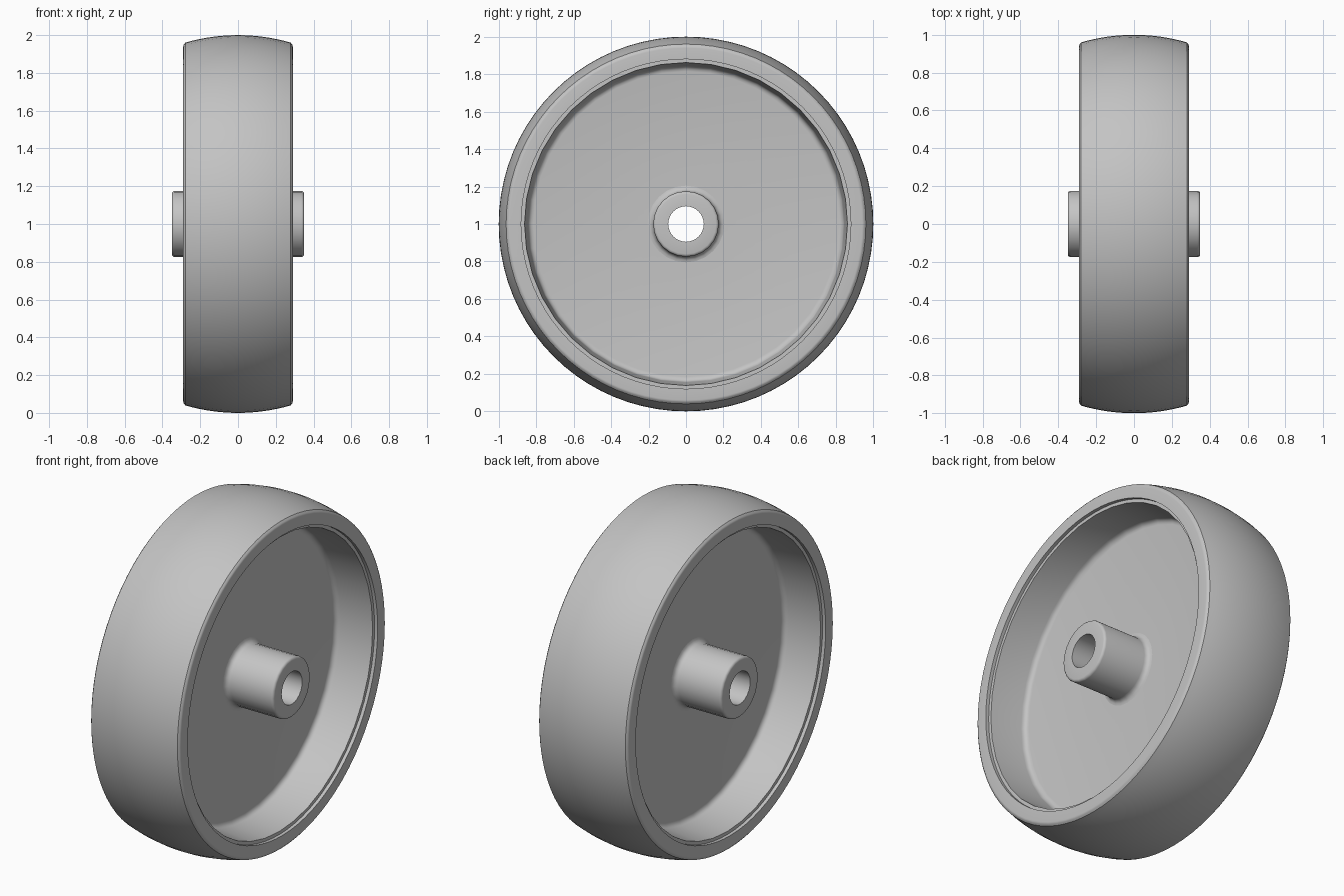
import bpy, bmesh, math
from mathutils import Matrix, Vector

cube = bpy.data.objects.get("Cube")
if cube:
    bpy.data.objects.remove(cube, do_unlink=True)

grey = bpy.data.materials.new("plain grey")
grey.use_nodes = True
colour = (0.55, 0.55, 0.55, 1)
grey.diffuse_color = colour
grey.node_tree.nodes["Principled BSDF"].inputs["Base Color"].default_value = colour


def arc(cx, cr, radius, start, end, steps=4):
    """Points of a rounded corner as (x, radius) pairs, angles in degrees."""
    angles = [math.radians(start + (end - start) * i / steps) for i in range(steps + 1)]
    return [(cx + radius * math.cos(a), cr + radius * math.sin(a)) for a in angles]


def lathe(name, half, segments):
    """Mirror a half profile across x = 0 and turn it around the axle."""
    profile = half + [(-x, r) for x, r in reversed(half)]
    bm = bmesh.new()
    rings = []
    for i in range(segments):
        turn = Matrix.Rotation(2 * math.pi * i / segments, 3, 'X')
        rings.append([bm.verts.new(turn @ Vector((x, 0, r))) for x, r in profile])
    n = len(profile)
    for i in range(segments):
        a, b = rings[i], rings[(i + 1) % segments]
        for j in range(n):
            k = (j + 1) % n
            bm.faces.new((a[j], a[k], b[k], b[j]))
    bmesh.ops.remove_doubles(bm, verts=bm.verts, dist=1e-5)
    bmesh.ops.recalc_face_normals(bm, faces=bm.faces)
    mesh = bpy.data.meshes.new(name)
    bm.to_mesh(mesh)
    bm.free()
    mesh.materials.append(grey)
    obj = bpy.data.objects.new(name, mesh)
    obj.location.z = 1
    bpy.context.collection.objects.link(obj)
    bpy.ops.object.select_all(action='DESELECT')
    obj.select_set(True)
    bpy.context.view_layer.objects.active = obj
    bpy.ops.object.shade_smooth_by_angle(angle=math.radians(32))
    return obj


# Crowned tyre with softened shoulders
crown = arc(0, 0, 1, 90, 73.8, 8)
lathe("tyre", crown + arc(0.27, 0.94, 0.02, 50, 0, 3) + [(0.29, 0.88), (0, 0.88)], 80)

# Rim lip, drafted wall and central web, filleted at the corner
lathe("rim_and_web",
      [(0.27, 0.885), (0.27, 0.862)] + arc(0.075, 0.815, 0.03, 90, 180)
      + [(0.045, 0.14)], 40)

# Hub with bore, chamfered ends and a fillet into the web
lathe("hub",
      [(0.03, 0.205)] + arc(0.075, 0.205, 0.03, 180, 270)
      + arc(0.335, 0.16, 0.015, 90, 0, 3) + [(0.35, 0.095)], 24)
